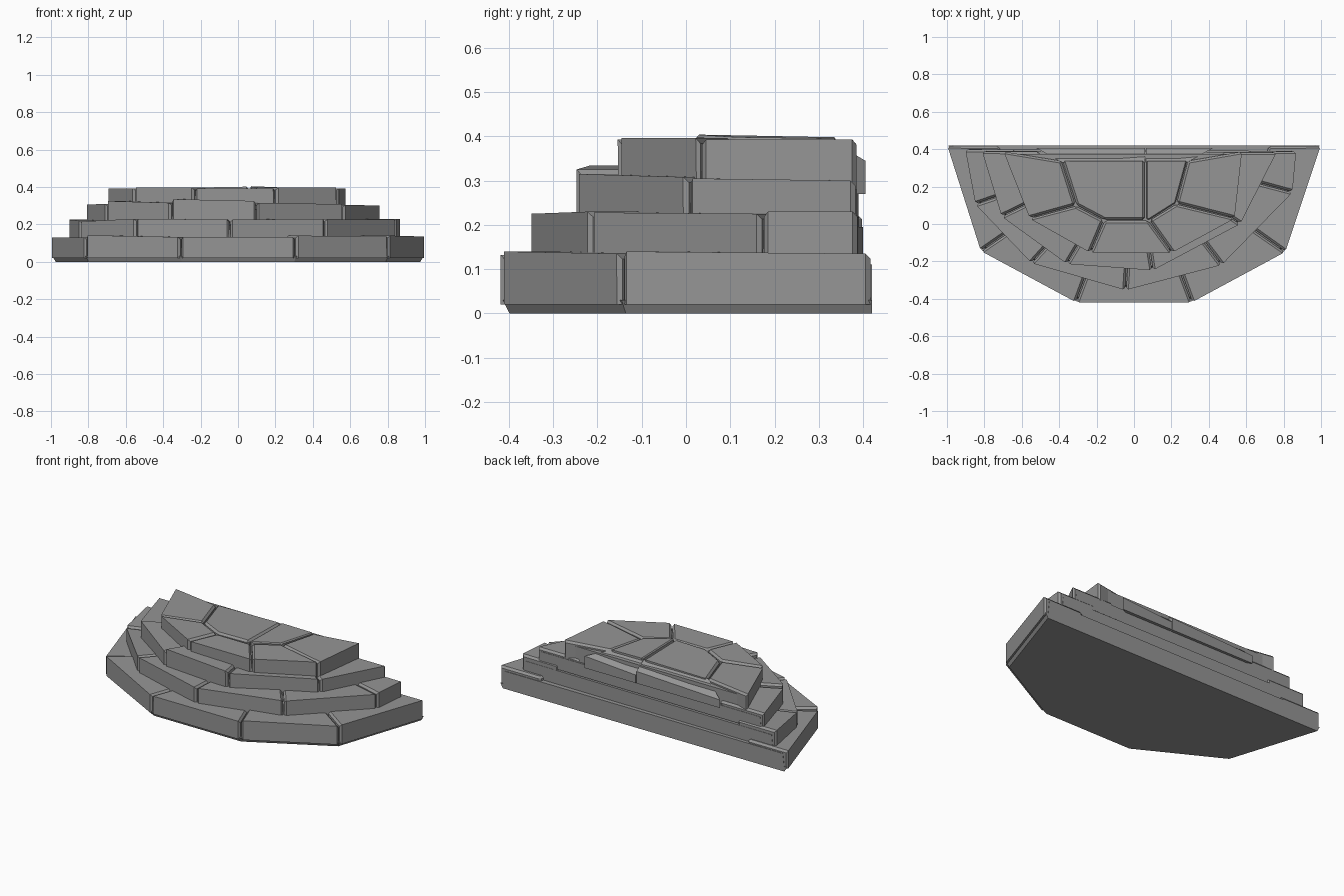
import bpy, bmesh
from mathutils import Vector

if "Cube" in bpy.data.objects:
    bpy.data.objects.remove(bpy.data.objects["Cube"])

stone_mat = bpy.data.materials.new("grey stone")
stone_mat.diffuse_color = (0.3, 0.3, 0.3, 1)
stone_mat.use_nodes = True
stone_mat.node_tree.nodes["Principled BSDF"].inputs["Base Color"].default_value = stone_mat.diffuse_color


def finish(bm, name):
    bmesh.ops.recalc_face_normals(bm, faces=bm.faces)
    me = bpy.data.meshes.new(name)
    bm.to_mesh(me)
    bm.free()
    me.materials.append(stone_mat)
    ob = bpy.data.objects.new(name, me)
    bpy.context.collection.objects.link(ob)
    return ob


def prism(bottom, top, z0, tops):
    bm = bmesh.new()
    lo = [bm.verts.new((x, y, z0)) for x, y in bottom]
    hi = [bm.verts.new((x, y, z)) for (x, y), z in zip(top, tops)]
    n = len(lo)
    bm.faces.new(lo[::-1])
    bm.faces.new(hi)
    for i in range(n):
        j = (i + 1) % n
        bm.faces.new((lo[i], lo[j], hi[j], hi[i]))
    return bm, lo, hi


def stone(name, pts, z0, tops, sharp=(0,), gap=0.004, bevel=0.012):
    """Block with chamfered joints; edges listed in sharp stay crisp."""
    c = sum((Vector(p) for p in pts), Vector((0, 0))) / len(pts)
    p = [Vector(q) + (c - Vector(q)).normalized() * gap for q in pts]
    bm, lo, hi = prism(p, p, z0, tops)
    n = len(p)
    edges = [bm.edges.get((lo[i], hi[i])) for i in range(n)]
    edges += [bm.edges.get((hi[i], hi[(i + 1) % n])) for i in range(n) if i not in sharp]
    bmesh.ops.bevel(bm, geom=edges, offset=bevel, segments=1, affect='EDGES', profile=0.5)
    finish(bm, name)


def scaled(pts, s):
    yb = pts[0][1]
    return [(x * s, yb + (y - yb) * s) for x, y in pts]


def core(name, pts, z0, z1, s_low, s_high):
    bm, _, _ = prism(scaled(pts, s_low), scaled(pts, s_high), z0, [z1] * len(pts))
    finish(bm, name)


# Outlines of the lower three steps, from back left round the front to back right
tiers = [
    ([(-1, .42), (-.82, -.145), (-.31, -.42), (.31, -.42), (.81, -.15), (1, .42)],
     0.02, [(.13, .13), (.142, .132), (.132, .132), (.14, .135), (.14, .135)], .72),
    ([(-.905, .40), (-.85, .105), (-.55, -.21), (-.045, -.355), (.47, -.22), (.85, .17), (.87, .39)],
     0.11, [(.225, .22), (.215, .23), (.23, .225), (.225, .23), (.228, .225), (.23, .23)], .7),
    ([(-.815, .39), (-.71, .04), (-.36, -.215), (.10, -.25), (.57, .0), (.765, .385)],
     0.20, [(.305, .31), (.325, .315), (.335, .325), (.315, .308), (.305, .30)], .62),
]
for t, (outer, z0, tops, s) in enumerate(tiers, 1):
    inner = scaled(outer, s)
    for i, (za, zb) in enumerate(tops):
        quad = [outer[i], outer[i + 1], inner[i + 1], inner[i]]
        stone(f"step_{t}_stone_{i + 1}", quad, z0, [za, zb, zb, za])
    zt = min(min(p) for p in tops)
    core(f"step_{t}_core", outer, z0, zt - .02, .975, .965)

# Base slab tapering in slightly towards the ground
base = tiers[0][0]
core("base_slab", base, 0, .03, .975, .992)

# Top step: outer ring of five stones around two paving stones
rim = [(-.70, .39), (-.56, .03), (-.235, -.155), (.205, -.155), (.54, .03), (.58, .39)]
hub = [(-.385, .34), (-.31, .10), (-.16, .02), (.08, .02), (.225, .11), (.285, .34)]
for i in range(5):
    quad = [rim[i], rim[i + 1], hub[i + 1], hub[i]]
    stone(f"top_stone_{i + 1}", quad, .28, [.393 + .003 * (i % 2)] * 4)
core("top_core", [(x * .96, y * .96) for x, y in rim], .28, .372, 1, .97)

# Two paving stones, with wedges falling away to the back
stone("paving_left", [(.06, .34), hub[0], hub[1], hub[2], (.06, .02)], .3,
      [.395, .39, .395, .398, .402])
stone("paving_right", [hub[5], (.065, .34), (.065, .02), (.08, .02), hub[4]], .3,
      [.395, .398, .404, .404, .398], bevel=.006)
for name, x0, x1, o0, o1 in (("back_wedge_left", -.385, .06, -.52, .06),
                             ("back_wedge_right", .065, .285, .065, .42)):
    low = [(o0, .405), (x0, .33), (x1, .33), (o1, .405)]
    bm, _, _ = prism(low, low, .27, [.32, .39, .39, .345])
    finish(bm, name)
